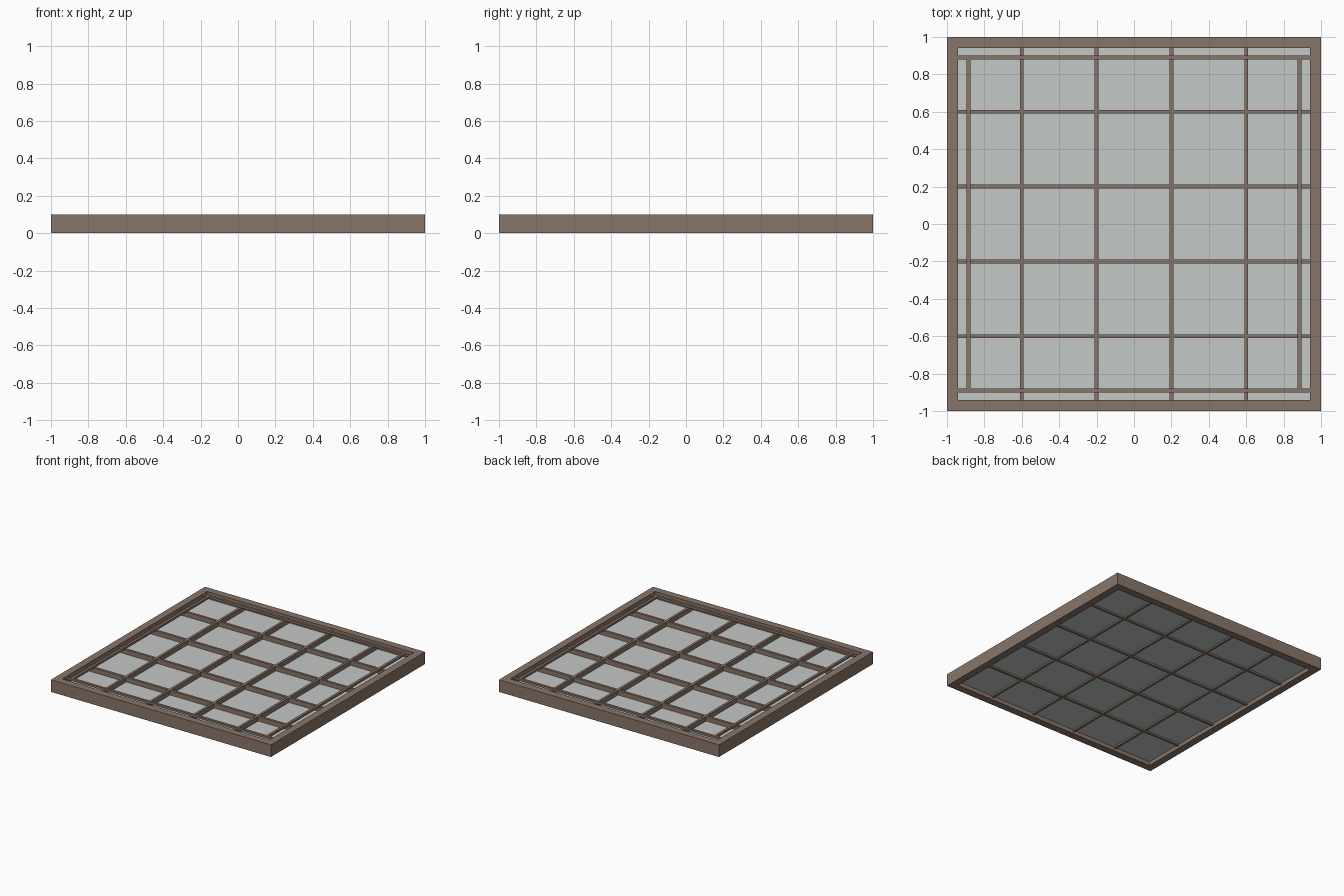
import bpy
import bmesh

if "Cube" in bpy.data.objects:
    bpy.data.objects.remove(bpy.data.objects["Cube"])


def material(name, rgb):
    m = bpy.data.materials.new(name)
    m.diffuse_color = (*rgb, 1.0)
    m.use_nodes = True
    m.node_tree.nodes["Principled BSDF"].inputs["Base Color"].default_value = m.diffuse_color
    return m


BROWN = material("frame brown", (0.25, 0.18, 0.143))
GLASS = material("pale glass", (0.55, 0.58, 0.57))


def finish(name, bm, mat):
    bmesh.ops.recalc_face_normals(bm, faces=bm.faces[:])
    me = bpy.data.meshes.new(name)
    bm.to_mesh(me)
    bm.free()
    me.materials.append(mat)
    ob = bpy.data.objects.new(name, me)
    bpy.context.collection.objects.link(ob)
    return ob


def box(name, x, y, z, mat):
    """Box from (min, max) ranges on each axis."""
    bm = bmesh.new()
    bmesh.ops.create_cube(bm, size=1)
    for v in bm.verts:
        v.co = [r[0] if c < 0 else r[1] for c, r in zip(v.co, (x, y, z))]
    return finish(name, bm, mat)


OUT, INN, H = 1.0, 0.94, 0.1

# Outer frame: a square ring swept around four corners
bm = bmesh.new()
profile = [(OUT, 0), (OUT, H), (INN, H), (INN, 0)]
rings = [[bm.verts.new((sx * r, sy * r, z)) for r, z in profile]
         for sx, sy in ((-1, -1), (1, -1), (1, 1), (-1, 1))]
for i in range(4):
    a, b = rings[i], rings[(i + 1) % 4]
    for j in range(4):
        k = (j + 1) % 4
        bm.faces.new((a[j], b[j], b[k], a[k]))
finish("outer_frame", bm, BROWN)

# Glass pane
box("glass_pane", (-INN, INN), (-INN, INN), (0.033, 0.042), GLASS)

# Glazing bars in both directions
for i, p in enumerate((-0.6, -0.2, 0.2, 0.6)):
    across = (p - 0.01, p + 0.01)
    box(f"glazing_bar_y_{i}", across, (-INN, INN), (0.02, 0.08), BROWN)
    box(f"glazing_bar_x_{i}", (-INN, INN), across, (0.02, 0.08), BROWN)

# Thin retaining beads near the rim, just proud of the frame
for side, s in (("a", -1), ("b", 1)):
    r = sorted((s * 0.88, s * 0.90))
    box(f"long_bead_{side}", (-INN, INN), r, (0.083, 0.101), BROWN)
    r = sorted((s * 0.875, s * 0.896))
    box(f"side_bead_{side}", r, (-0.88, 0.88), (0.083, 0.101), BROWN)
